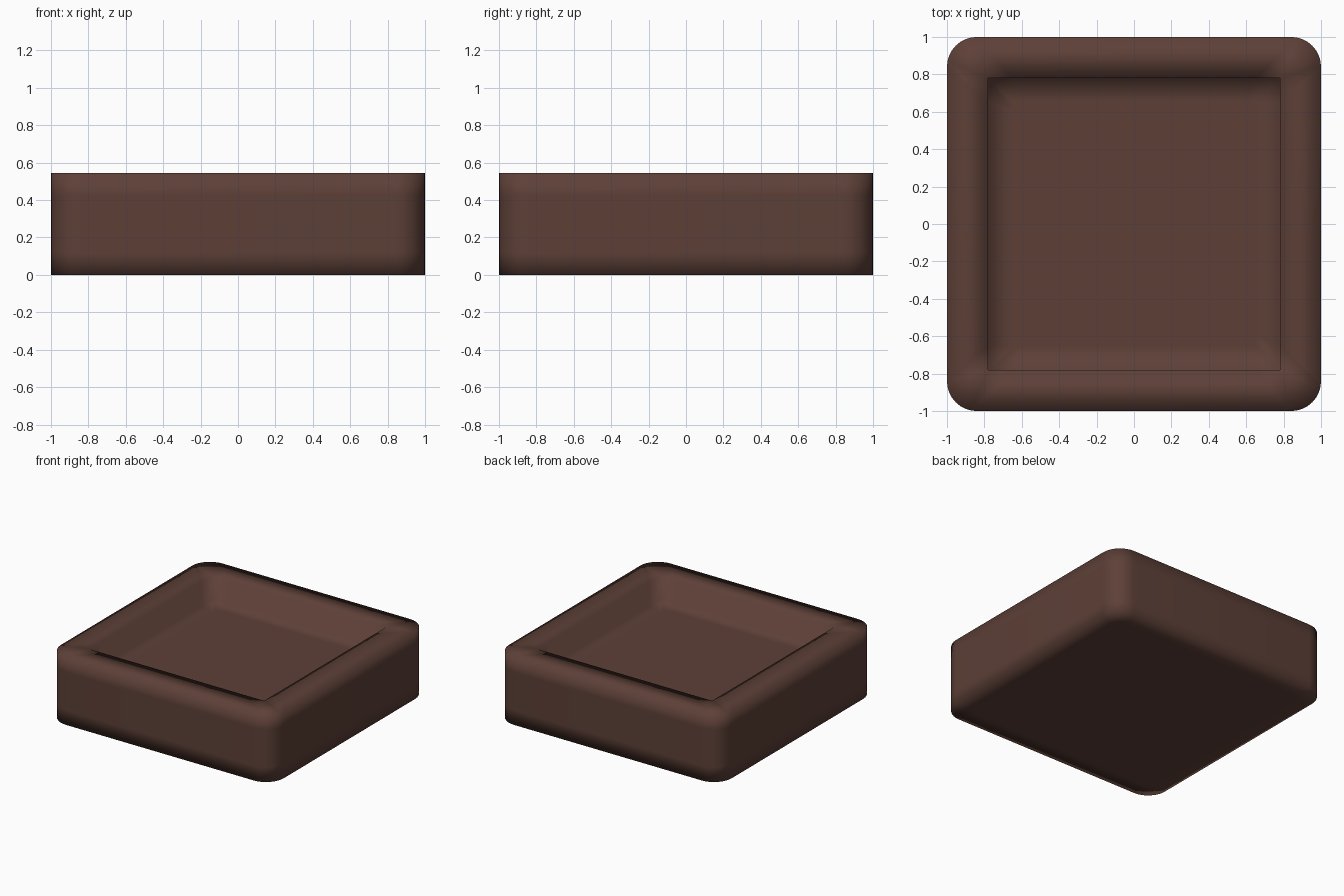
import bpy, bmesh, math

if "Cube" in bpy.data.objects:
    bpy.data.objects.remove(bpy.data.objects["Cube"])

SEG = 8  # arc segments per corner


def ring(half, band, z, square=False):
    """Closed square loop; corners are arcs of radius band, or sharp if square."""
    pts = []
    for q in range(4):
        a0 = q * math.pi / 2
        for i in range(SEG + 1):
            t = math.pi / 2 * i / SEG
            u, v = math.cos(t), math.sin(t)
            if square and 0 < i < SEG:
                u = v = 1.0
            elif square:
                u, v = (1.0, 0.0) if i == 0 else (0.0, 1.0)
            x, y = half - band + band * u, half - band + band * v
            pts.append((x * math.cos(a0) - y * math.sin(a0),
                        x * math.sin(a0) + y * math.cos(a0), z))
    return pts


H, FLOOR = 0.545, 0.355
rings = [
    ring(0.86, 0.08, 0.0),           # underside
    ring(1.0, 0.16, 0.0),            # outer wall
    ring(1.0, 0.16, 0.12),
    ring(1.0, 0.16, H - 0.12),
    ring(1.0, 0.16, H),              # rim
    ring(0.78, 0.13, H, True),       # square opening
    ring(0.78, 0.13, FLOOR, True),   # recess wall
    ring(0.65, 0.05, FLOOR, True),   # recess floor
]

bm = bmesh.new()
loops = [[bm.verts.new(p) for p in r] for r in rings]
n = len(loops[0])
for a, b in zip(loops, loops[1:]):
    for i in range(n):
        j = (i + 1) % n
        bm.faces.new((a[i], a[j], b[j], b[i]))
bm.faces.new(loops[0][::-1])
bm.faces.new(loops[-1])
bmesh.ops.remove_doubles(bm, verts=bm.verts[:], dist=1e-5)
bmesh.ops.recalc_face_normals(bm, faces=bm.faces[:])
for f in bm.faces:
    f.smooth = True

mesh = bpy.data.meshes.new("tray")
bm.to_mesh(mesh)
bm.free()

# Brown colour
mat = bpy.data.materials.new("dark_brown")
mat.diffuse_color = (0.109, 0.051, 0.038, 1.0)
mat.use_nodes = True
mat.node_tree.nodes["Principled BSDF"].inputs["Base Color"].default_value = mat.diffuse_color
mesh.materials.append(mat)
tray = bpy.data.objects.new("tray", mesh)
bpy.context.collection.objects.link(tray)
